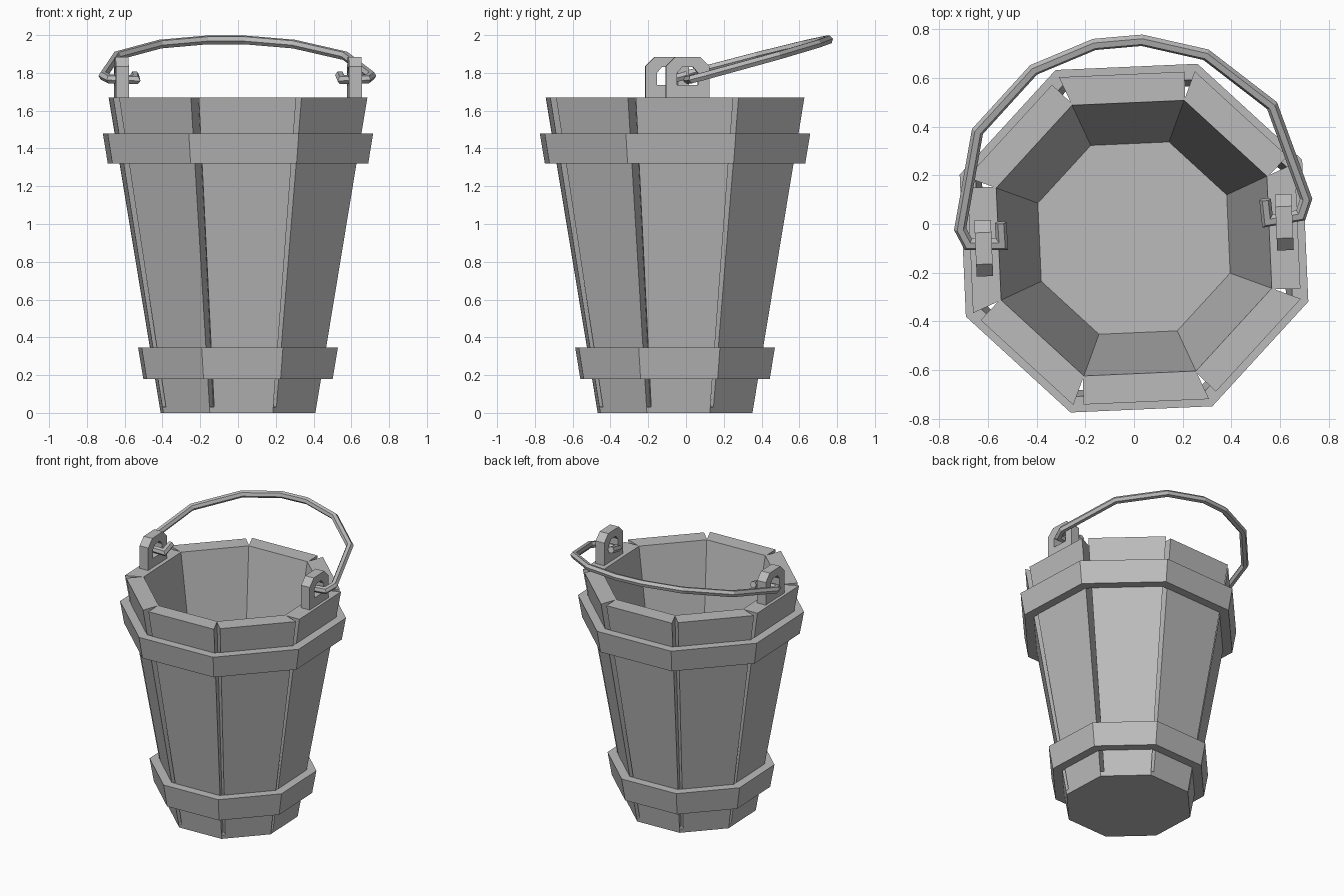
import bpy, bmesh
from math import sin, cos, pi, radians
from mathutils import Vector

if "Cube" in bpy.data.objects:
    bpy.data.objects.remove(bpy.data.objects["Cube"])

CENTRE_Y = -0.058
TURN = radians(2.5)
SIDES = 8
RIM = 1.67

grey = bpy.data.materials.new("plain_grey")
grey.use_nodes = True
grey.diffuse_color = (0.5, 0.5, 0.5, 1)
grey.node_tree.nodes["Principled BSDF"].inputs["Base Color"].default_value = (0.5, 0.5, 0.5, 1)


def finish(name, bm, location=(0, 0, 0), rotation=(0, 0, 0)):
    bmesh.ops.recalc_face_normals(bm, faces=bm.faces)
    mesh = bpy.data.meshes.new(name)
    bm.to_mesh(mesh)
    bm.free()
    mesh.materials.append(grey)
    obj = bpy.data.objects.new(name, mesh)
    obj.location = location
    obj.rotation_euler = rotation
    bpy.context.collection.objects.link(obj)
    return obj


def ring(bm, points):
    return [bm.verts.new(p) for p in points]


def bridge(bm, a, b):
    n = len(a)
    for i in range(n):
        j = (i + 1) % n
        bm.faces.new((a[i], a[j], b[j], b[i]))


def octagon(radius, z):
    angles = [pi / SIDES + i * 2 * pi / SIDES for i in range(SIDES)]
    return [Vector((radius * cos(a), radius * sin(a), z)) for a in angles]


def outer_radius(z):
    return 0.436 + (0.729 - 0.436) * z / RIM


def staves_loop(z, gap, depth):
    """Octagon with a wedge beside each corner: corner, wedge apex, gap edge."""
    corners = octagon(outer_radius(z), z)
    loop = []
    for i, c in enumerate(corners):
        edge = c + (corners[(i + 1) % SIDES] - c).normalized() * gap
        inward = Vector((c.x, c.y, 0)).normalized() * depth
        apex = c - inward if depth else (c + edge) / 2
        loop += [c, apex, edge]
    return loop


# Staved body with wedge gaps that stop just above the base
bm = bmesh.new()
base = ring(bm, staves_loop(0, 0.025, 0))
sill = ring(bm, staves_loop(0.03, 0.025, 0))
low = ring(bm, staves_loop(0.035, 0.025, 0.06))
top = ring(bm, staves_loop(RIM, 0.042, 0.115))
inner = ring(bm, octagon(0.602, RIM))
floor = ring(bm, octagon(0.42, 0.6))
for a, b in ((base, sill), (sill, low), (low, top), (inner, floor)):
    bridge(bm, a, b)
bm.faces.new(base)
bm.faces.new(floor)
for i in range(SIDES):
    j = (i + 1) % SIDES
    bm.faces.new((top[3 * i + 1], top[3 * i + 2], top[3 * j], top[3 * j + 1], inner[j], inner[i]))
finish("bucket_body", bm, (0, CENTRE_Y, 0), (0, 0, TURN))

# Two hoops around the staves
for name, z0, z1 in (("lower_hoop", 0.18, 0.345), ("upper_hoop", 1.32, 1.48)):
    bm = bmesh.new()
    loops = [ring(bm, octagon(outer_radius(z) + grow, z))
             for z, grow in ((z0, -0.004), (z0, 0.066), (z1, 0.066), (z1, -0.004))]
    for k in range(4):
        bridge(bm, loops[k], loops[(k + 1) % 4])
    finish(name, bm, (0, CENTRE_Y, 0), (0, 0, TURN))


# Ears with a chamfered top and a square eye
def ear(name, x, y):
    outline = [(-0.115, 0), (0.115, 0), (0.115, 0.165), (0.065, 0.215), (-0.065, 0.215), (-0.115, 0.165)]
    eye = [(-0.055, 0.065), (0.055, 0.065), (0.055, 0.13), (0.03, 0.16), (-0.03, 0.16), (-0.055, 0.13)]
    bm = bmesh.new()
    loops = [ring(bm, [(side, v, z) for v, z in shape])
             for side, shape in ((-0.034, outline), (0.034, outline), (0.034, eye), (-0.034, eye))]
    for k in range(4):
        bridge(bm, loops[k], loops[(k + 1) % 4])
    finish(name, bm, (x, y, RIM), (0, 0, TURN))


ear("left_ear", 0.617, 0.007)
ear("right_ear", -0.617, -0.10)

# Bail handle: a mitred six-sided rod along a mirrored flat path
half = [(0.545, 0.055), (0.547, -0.037), (0.685, -0.025), (0.713, 0.043),
        (0.607, 0.45), (0.355, 0.69), (0.098, 0.775)]
path = [Vector(p) for p in half + [(-u, v) for u, v in reversed(half)]]
ROD = 0.024
bm = bmesh.new()
rings = []
for i, p in enumerate(path):
    before = (p - path[i - 1]).normalized() if i else (path[1] - p).normalized()
    after = (path[i + 1] - p).normalized() if i < len(path) - 1 else before
    along = (before + after).normalized()
    side = Vector((-along.y, along.x)) / along.dot(before)
    loop = []
    for k in range(6):
        t = k * pi / 3
        q = p + side * ROD * cos(t)
        loop.append((q.x, q.y, ROD * sin(t)))
    rings.append(ring(bm, loop))
for a, b in zip(rings, rings[1:]):
    bridge(bm, a, b)
bm.faces.new(rings[0])
bm.faces.new(rings[-1])
finish("handle", bm, (0, 0, 1.774), (radians(15), 0, radians(5)))
